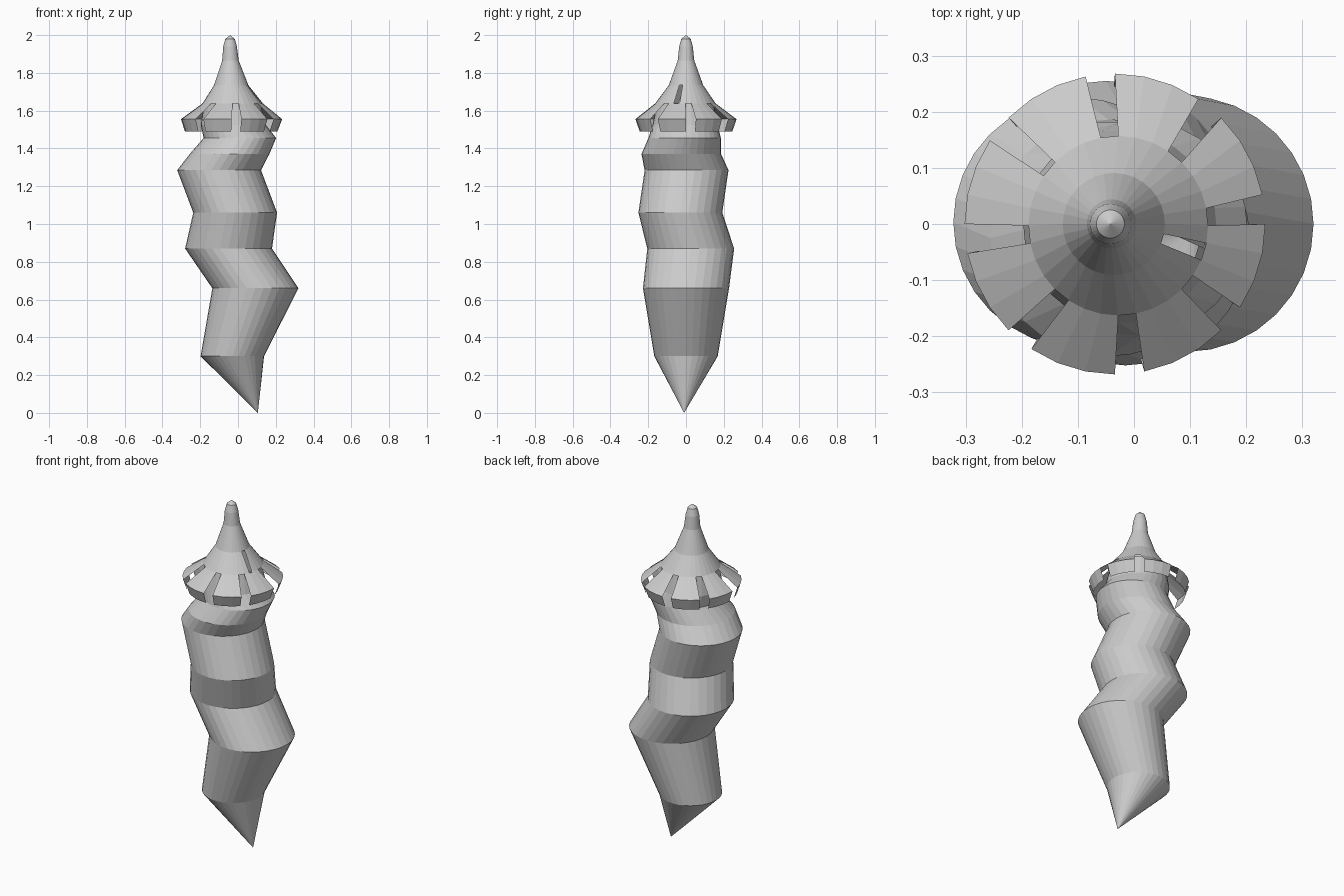
import bpy, bmesh
from math import cos, sin, tau

if "Cube" in bpy.data.objects:
    bpy.data.objects.remove(bpy.data.objects["Cube"])

SIDES = 32


def lofted(name, rings, skip=lambda row, seg: False):
    """Join horizontal rings (x, y, radius, z); radius 0 makes a point."""
    bm = bmesh.new()
    loops = []
    for x, y, r, z in rings:
        if r == 0:
            loops.append([bm.verts.new((x, y, z))] * SIDES)
        else:
            loops.append([bm.verts.new((x + r * cos(tau * i / SIDES),
                                        y + r * sin(tau * i / SIDES), z))
                          for i in range(SIDES)])
    for row, (a, b) in enumerate(zip(loops, loops[1:])):
        for i in range(SIDES):
            if skip(row, i):
                continue
            j = (i + 1) % SIDES
            corners = list(dict.fromkeys((a[i], a[j], b[j], b[i])))
            bm.faces.new(corners)
    bmesh.ops.delete(bm, geom=[v for v in bm.verts if not v.link_faces], context='VERTS')
    mesh = bpy.data.meshes.new(name)
    bm.to_mesh(mesh)
    bm.free()
    ob = bpy.data.objects.new(name, mesh)
    bpy.context.collection.objects.link(ob)
    return ob


# Crooked segmented body, from the bottom point up to the neck under the cap
lofted("body", [
    (0.105, -0.01, 0, 0.0),
    (-0.03, 0.0, 0.168, 0.30),
    (0.092, 0.0, 0.228, 0.66),
    (-0.05, 0.025, 0.23, 0.87),
    (-0.015, -0.03, 0.222, 1.06),
    (-0.10, 0.003, 0.222, 1.285),
    (-0.045, -0.025, 0.211, 1.37),
    (0.01, -0.007, 0.192, 1.455),
    (-0.025, -0.005, 0.172, 1.525),
    (-0.03, -0.003, 0.150, 1.64),
])

# Flared cap: every fourth facet of the brim is a slot, plus a torn facet above
CAP_X = -0.036
lofted("cap", [
    (CAP_X, 0, 0.245, 1.49),
    (CAP_X + 0.002, 0, 0.268, 1.555),
    (CAP_X + 0.008, -0.003, 0.160, 1.638),
    (CAP_X, 0, 0.091, 1.735),
    (CAP_X - 0.004, 0, 0.044, 1.865),
    (CAP_X - 0.006, 0, 0.036, 1.94),
    (CAP_X - 0.006, 0, 0.025, 1.98),
    (CAP_X - 0.006, 0, 0, 2.0),
], skip=lambda row, seg: (row < 2 and seg % 4 == 0) or (row == 2 and seg == 30))

# Loose splinter bridging the torn facet
mesh = bpy.data.meshes.new("splinter")
mesh.from_pydata([(0.055, -0.012, 1.725), (0.128, -0.045, 1.625), (0.125, -0.02, 1.64)],
                 [], [(0, 1, 2)])
splinter = bpy.data.objects.new("splinter", mesh)
bpy.context.collection.objects.link(splinter)
